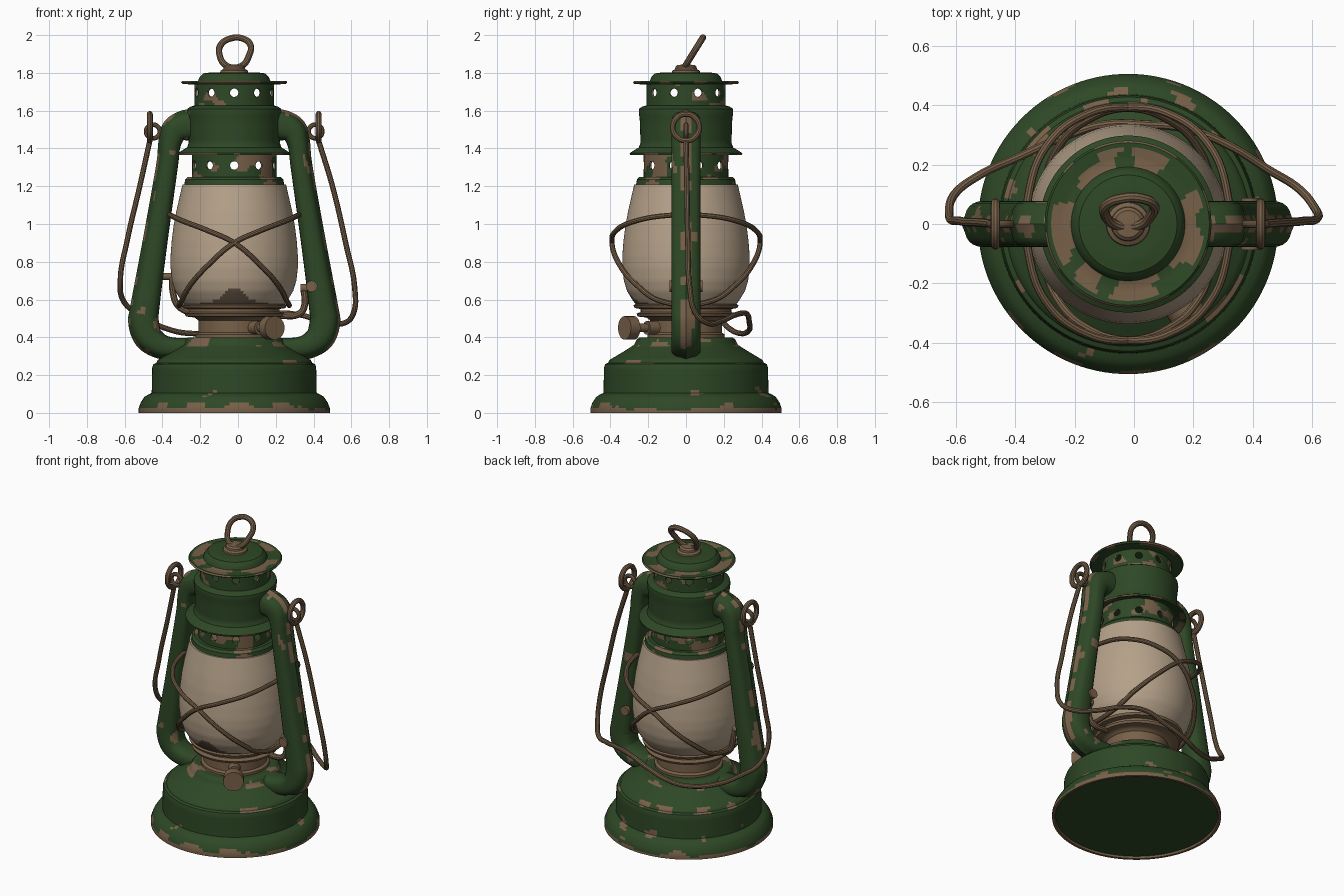
import bpy, bmesh, math
from mathutils import Vector, noise

cube = bpy.data.objects.get("Cube")
if cube:
    bpy.data.objects.remove(cube, do_unlink=True)

AXIS_X = -0.02   # the body axis sits slightly off centre
SEG = 120


def material(name, rgb):
    m = bpy.data.materials.new(name)
    m.use_nodes = True
    m.diffuse_color = (*rgb, 1)
    bsdf = next(n for n in m.node_tree.nodes if n.type == 'BSDF_PRINCIPLED')
    bsdf.inputs["Base Color"].default_value = (*rgb, 1)
    bsdf.inputs["Roughness"].default_value = 0.6
    return m


GREEN = material("green paint", (0.027, 0.064, 0.019))
BROWN = material("worn brown metal", (0.185, 0.118, 0.066))
GLASS = material("frosted glass", (0.46, 0.355, 0.25))
SOOT = material("sooty glass", (0.12, 0.085, 0.055))


def smooth(obj):
    bpy.ops.object.select_all(action='DESELECT')
    obj.select_set(True)
    bpy.context.view_layer.objects.active = obj
    bpy.ops.object.shade_smooth_by_angle(angle=math.radians(35))


def finish(name, bm, mats):
    bmesh.ops.remove_doubles(bm, verts=bm.verts, dist=1e-5)
    bmesh.ops.recalc_face_normals(bm, faces=bm.faces)
    mesh = bpy.data.meshes.new(name)
    bm.to_mesh(mesh)
    bm.free()
    for m in mats:
        mesh.materials.append(m)
    obj = bpy.data.objects.new(name, mesh)
    obj.location.x = AXIS_X
    bpy.context.collection.objects.link(obj)
    smooth(obj)
    return obj


def grid_faces(bm, rows, wrap_rows=False):
    for i in range(len(rows) - (0 if wrap_rows else 1)):
        a, b = rows[i], rows[(i + 1) % len(rows)]
        for j in range(len(a)):
            k = (j + 1) % len(a)
            bm.faces.new((a[j], a[k], b[k], b[j]))


def lathe(name, profile, mats, rule=None, closed=False):
    """Revolve (radius, z) points; rule(face centre) gives a material index."""
    pts = [Vector(p) for p in profile]
    fine = []
    for a, b in zip(pts, pts[1:] + pts[:1] if closed else pts[1:]):
        n = max(1, round((b - a).length / 0.016))
        fine += [a.lerp(b, i / n) for i in range(n)]
    if not closed:
        fine.append(pts[-1])
    bm = bmesh.new()
    rows = [[bm.verts.new((r * math.cos(t), r * math.sin(t), z))
             for t in (2 * math.pi * j / SEG for j in range(SEG))] for r, z in fine]
    grid_faces(bm, rows, closed)
    if rule:
        for f in bm.faces:
            f.material_index = rule(f.calc_center_median())
    return finish(name, bm, mats)


def worn(*bands):
    """Chipped paint: brown where noise passes the level inside a height band."""
    def rule(c):
        n = noise.noise(Vector((c.x * 9, c.y * 9, c.z * 14)))
        return int(any(lo < c.z < hi and n > level for lo, hi, level in bands))
    return rule


def spline(points, steps=8):
    """Smooth open path through the points."""
    p = [Vector(q) for q in points]
    p = [2 * p[0] - p[1]] + p + [2 * p[-1] - p[-2]]
    out = []
    for a, b, c, d in zip(p, p[1:], p[2:], p[3:]):
        for i in range(steps):
            t = i / steps
            out.append(0.5 * (2 * b + (c - a) * t + (2 * a - 5 * b + 4 * c - d) * t * t
                              + (3 * b - a - 3 * c + d) * t ** 3))
    return out + [p[-2]]


def wire(name, points, radius, cyclic=False, mat=BROWN):
    cu = bpy.data.curves.new(name, 'CURVE')
    cu.dimensions = '3D'
    cu.bevel_depth, cu.bevel_resolution, cu.resolution_u = radius, 3, 10
    cu.use_fill_caps = True
    sp = cu.splines.new('BEZIER')
    sp.bezier_points.add(len(points) - 1)
    for bp, co in zip(sp.bezier_points, points):
        bp.co = co
        bp.handle_left_type = bp.handle_right_type = 'AUTO'
    sp.use_cyclic_u = cyclic
    obj = bpy.data.objects.new(name, cu)
    obj.location.x = AXIS_X
    bpy.context.collection.objects.link(obj)
    cu.materials.append(mat)
    bpy.ops.object.select_all(action='DESELECT')
    obj.select_set(True)
    bpy.context.view_layer.objects.active = obj
    bpy.ops.object.convert(target='MESH')
    smooth(bpy.context.view_layer.objects.active)


def rod(name, start, end, radius):
    """Short round bar between two points."""
    a, b = Vector(start), Vector(end)
    bm = bmesh.new()
    bmesh.ops.create_cone(bm, cap_ends=True, segments=28, radius1=radius, radius2=radius,
                          depth=(b - a).length)
    bm.transform((b - a).to_track_quat('Z', 'Y').to_matrix().to_4x4())
    bmesh.ops.translate(bm, verts=bm.verts, vec=(a + b) / 2)
    return finish(name, bm, [BROWN])


def vent_ring(name, radius, low, high, hole_z, rule):
    """Thin tube pierced by ten round holes."""
    ring = lathe(name, [(radius, low), (radius, high), (radius - .012, high),
                        (radius - .012, low)], [GREEN, BROWN], rule, closed=True)
    for i in range(5):
        t = math.radians(90 + 36 * i)
        d = Vector((math.cos(t), math.sin(t), 0)) * 0.4
        up = Vector((0, 0, hole_z))
        cutter = rod("hole_cutter", up - d, up + d, 0.022)
        cutter.hide_render = True
        mod = ring.modifiers.new("hole", 'BOOLEAN')
        mod.operation, mod.solver, mod.object = 'DIFFERENCE', 'EXACT', cutter
        bpy.ops.object.select_all(action='DESELECT')
        bpy.context.view_layer.objects.active = ring
        ring.select_set(True)
        bpy.ops.object.modifier_apply(modifier=mod.name)
        bpy.data.objects.remove(cutter, do_unlink=True)


# Fuel tank base
lathe("tank_base", [(0, .012), (.485, .012), (.49, 0), (.506, 0), (.506, .025), (.495, .055),
                    (.475, .085), (.45, .1), (.437, .105), (.434, .24), (.428, .258), (.412, .265),
                    (.405, .28), (.33, .325), (.275, .36), (.26, .39), (.245, .4), (0, .4)],
      [GREEN, BROWN], worn((-.01, .011, -1), (.013, .028, -.2), (.028, .05, .25), (.085, .14, .42),
                           (.25, .285, .3), (.35, .41, .25)))

# Burner collar and dish under the globe
lathe("burner_collar", [(0, .4), (.205, .4), (.205, .415), (.19, .425), (.19, .49), (.21, .505),
                        (.255, .51), (.262, .525), (.24, .535), (.24, .55), (.272, .555),
                        (.278, .57), (.26, .58), (0, .58)], [BROWN])

# Glass globe, sooty near the flame
lathe("glass_globe", [(.262, .57), (.285, .6), (.312, .645), (.329, .7), (.337, .77), (.337, .83),
                      (.331, .91), (.321, .99), (.306, 1.07), (.29, 1.14), (.274, 1.21), (0, 1.21)],
      [GLASS, SOOT],
      lambda c: int(c.y < 0 and c.z < .59 + .075 * math.exp(-(c.x / .07) ** 2) - .4 * c.x ** 2))

# Chimney: lower rim, pierced neck, hood, pierced crown, cap
lathe("globe_rim", [(0, 1.2), (.258, 1.2), (.264, 1.21), (.26, 1.235), (.245, 1.25), (0, 1.25)],
      [GREEN, BROWN], worn((1.235, 1.252, .1), (1.2, 1.235, .4)))
vent_ring("lower_vent_ring", .224, 1.245, 1.39, 1.31, worn((1.24, 1.4, .1)))
lathe("hood", [(0, 1.4), (.23, 1.395), (.275, 1.372), (.296, 1.365), (.298, 1.375), (.275, 1.39),
               (.25, 1.405), (.241, 1.43), (.244, 1.54), (.25, 1.595), (.248, 1.61),
               (.23, 1.622), (.2, 1.63), (0, 1.63)],
      [GREEN, BROWN], worn((1.36, 1.378, 0), (1.585, 1.62, .4)))
vent_ring("upper_vent_ring", .21, 1.625, 1.745, 1.695, worn((1.62, 1.645, .2), (1.645, 1.75, .33)))
lathe("cap", [(0, 1.738), (.22, 1.738), (.274, 1.742), (.281, 1.75), (.274, 1.758), (.215, 1.752),
              (.192, 1.757), (.182, 1.78), (.165, 1.797), (.12, 1.803), (0, 1.803)],
      [GREEN, BROWN], worn((1.741, 1.7572, -.05)))
lathe("cap_knob", [(.075, 1.8), (.072, 1.812), (.058, 1.82), (.056, 1.832), (.045, 1.842), (0, 1.845)],
      [BROWN])

# Lifting ring on the cap, tilted back
ring = [(-.035, .0), (-.078, .4), (-.07, .75), (-.02, .96), (.04, .97), (.085, .75), (.08, .4), (.035, 0)]
wire("cap_ring", [(x, -.005 + .095 * s, 1.835 + .153 * s) for x, s in ring], .017, True)


# Hollow side arms, with a worn seam along the outside
def side_arm(name, side):
    path = spline([(.19, 1.52, .078), (.255, 1.518, .076), (.312, 1.49, .068), (.338, 1.42, .055),
                   (.352, 1.3, .053), (.415, .9, .061), (.468, .56, .072), (.475, .48, .076),
                   (.452, .405, .072), (.395, .36, .062), (.33, .345, .055), (.25, .345, .052)])
    bm = bmesh.new()
    rows, n = [], 24
    for i, p in enumerate(path):
        tangent = (path[min(i + 1, len(path) - 1)] - path[max(i - 1, 0)]).xy.normalized()
        out = Vector((-tangent.y, tangent.x))
        row = []
        for j in range(n):
            a = 2 * math.pi * j / n
            u = math.copysign(abs(math.cos(a)) ** .75, math.cos(a)) * p.z
            y = math.copysign(abs(math.sin(a)) ** .75, math.sin(a)) * .078
            q = p.xy + out * (u + (.01 if j == 0 else 0))
            row.append(bm.verts.new((side * q.x, y, q.y)))
        rows.append(row)
    grid_faces(bm, rows)
    bm.faces.ensure_lookup_table()
    for i, f in enumerate(bm.faces):
        chip = noise.noise(f.calc_center_median() * 12)
        f.material_index = int((i % n in (0, n - 1) and chip > .0) or chip > .52)
    bm.faces.new(rows[0])
    bm.faces.new(rows[-1][::-1])
    finish(name, bm, [GREEN, BROWN])


def circle(centre, radius, plane):
    c, out = Vector(centre), []
    for i in range(8):
        u, v = radius * math.cos(i * math.pi / 4), radius * math.sin(i * math.pi / 4)
        out.append(c + Vector((u, 0, v) if plane == 'xz' else (0, u, v)))
    return out


for side, label in ((1, "left"), (-1, "right")):
    side_arm(label + "_side_arm", side)
    # Eyelet on the arm and the end loop of the carrying handle
    wire(label + "_eyelet", circle((side * .43, 0, 1.49), .036, 'xz'), .013, True)
    wire(label + "_handle_loop", circle((side * .447, 0, 1.512), .07, 'yz'), .016, True)
    # Tilted guard wire around the globe
    half = [(.335, .1, 1.045), (.27, .27, 1.015), (.14, .37, .965), (0, .392, .9),
            (-.13, .355, .79), (-.23, .265, .68), (-.28, .13, .59)]
    loop = half + [(x, -y, z) for x, y, z in reversed(half)]
    wire(label + "_guard_wire", [(side * x, y, z) for x, y, z in loop], .014, True)

# Carrying handle hanging behind the globe
wire("carrying_handle", [(-.447, 0, 1.44), (-.5, .005, 1.2), (-.565, .01, .92), (-.603, .03, .7),
                         (-.585, .1, .59), (-.5, .165, .52), (-.37, .225, .45), (-.2, .3, .42),
                         (-.08, .335, .44), (.06, .335, .48), (.2, .32, .525), (.34, .265, .52),
                         (.47, .185, .485), (.58, .115, .475), (.632, .05, .53), (.638, .02, .66),
                         (.59, .01, .9), (.52, .005, 1.2), (.447, 0, 1.44)], .0145)

# Globe lifting levers fixed to the arms
wire("right_lever", [(-.33, 0, .72), (-.325, 0, .64), (-.3, 0, .57), (-.24, 0, .53)], .018)
rod("right_lever_stub", (-.42, 0, .722), (-.318, 0, .722), .018)
wire("left_lever", [(.37, 0, .66), (.37, 0, .56), (.345, 0, .525), (.23, 0, .515)], .018)
rod("left_lever_stub", (.35, 0, .66), (.46, 0, .66), .022)
for y in (-.08, .08):
    rod("left_lever_rivet", (.41, y * .8, .67), (.41, y * 1.1, .67), .03)

# Wick adjusting knob
aim = Vector((.55, -.835, 0))
lift = Vector((0, 0, .45))
rod("wick_shaft", aim * .15 + lift, aim * .34 + lift, .022)
rod("wick_collar", aim * .18 + lift, aim * .25 + lift, .036)
rod("wick_knob", aim * .33 + lift, aim * .39 + lift, .062)
